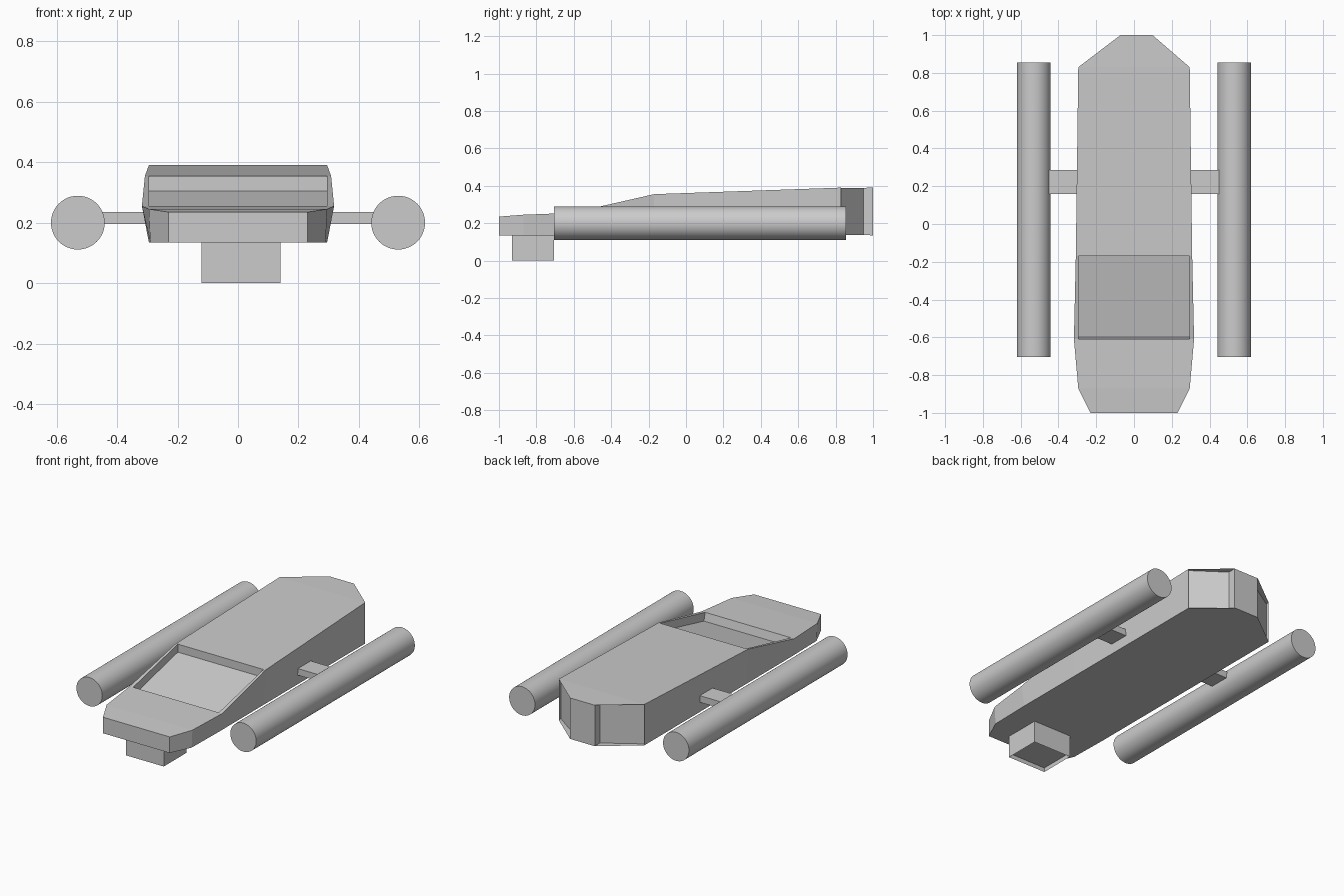
import bpy, bmesh, math

cube = bpy.data.objects.get("Cube")
if cube:
    bpy.data.objects.remove(cube, do_unlink=True)

# single grey material
grey = bpy.data.materials.new("hull_grey")
grey.use_nodes = True
colour = (0.6, 0.6, 0.6, 1)
grey.diffuse_color = colour
grey.node_tree.nodes["Principled BSDF"].inputs["Base Color"].default_value = colour


def add_object(name, bm):
    mesh = bpy.data.meshes.new(name)
    bm.to_mesh(mesh)
    bm.free()
    mesh.materials.append(grey)
    obj = bpy.data.objects.new(name, mesh)
    bpy.context.collection.objects.link(obj)
    return obj


def block(name, low, high):
    bm = bmesh.new()
    bmesh.ops.create_cube(bm, size=1)
    for v in bm.verts:
        for i in range(3):
            v.co[i] = high[i] if v.co[i] > 0 else low[i]
    return bm


# hull: stations of y, top half width, top height, bottom half width
BOTTOM = 0.135
stations = [(-1, 0.23, 0.235, 0.23), (-0.87, 0.295, 0.245, 0.29),
            (-0.61, 0.318, 0.255, 0.295), (-0.17, 0.308, 0.355, 0.295),
            (0.83, 0.295, 0.39, 0.295), (1.0, 0.085, 0.39, 0.085)]
OFFSET = 0.013    # the tail is slightly off centre
SCREEN = 2        # segment holding the windscreen
TAIL = len(stations) - 2

bm = bmesh.new()
rings = []
for i, (y, top_w, top_z, low_w) in enumerate(stations):
    dx = OFFSET if i > TAIL else 0
    corners = [(-low_w + dx, y, BOTTOM), (low_w + dx, y, BOTTOM),
               (top_w + dx, y, top_z), (-top_w + dx, y, top_z)]
    rings.append([bm.verts.new(c) for c in corners])
bm.faces.new(rings[0])
bm.faces.new(rings[-1][::-1])
for i, (a, b) in enumerate(zip(rings, rings[1:])):
    bm.faces.new((a[1], a[0], b[0], b[1]))
    if i != SCREEN:
        bm.faces.new((a[3], a[2], b[2], b[3]))
    if i != TAIL:
        bm.faces.new((a[2], a[1], b[1], b[2]))
        bm.faces.new((a[0], a[3], b[3], b[0]))

# sunken windscreen with narrow side rims
front, back = rings[SCREEN], rings[SCREEN + 1]
INNER, DEPTH = 0.295, 0.05


def screen_verts(ring, drop, dy=0):
    y, z = ring[2].co.y, ring[2].co.z
    return [bm.verts.new((s * INNER, y + dy, z - drop)) for s in (-1, 1)]


fu, bu = screen_verts(front, 0), screen_verts(back, 0)
fd, bd = screen_verts(front, DEPTH, 0.012), screen_verts(back, DEPTH)
for quad in ((front[3], fu[0], bu[0], back[3]), (fu[1], front[2], back[2], bu[1]),
             (fd[0], fd[1], bd[1], bd[0]), (fd[1], fd[0], fu[0], fu[1]),
             (bd[0], bd[1], bu[1], bu[0]), (fd[0], bd[0], bu[0], fu[0]),
             (bd[1], fd[1], fu[1], bu[1])):
    bm.faces.new(quad)

# recessed panels on the tail corners, between the roof and floor edges
a, b = rings[TAIL], rings[TAIL + 1]
for low, high in ((1, 2), (0, 3)):
    inner = []
    for ring, dy in ((a, -0.02), (b, -0.05)):
        inner.append([bm.verts.new((v.co.x, v.co.y + dy, v.co.z - lift))
                      for v, lift in ((ring[low], -0.001), (ring[high], 0.001))])
    (al, ah), (bl, bh) = inner
    panel = [al, bl, bh, ah]
    wall = [bl, b[low], b[high], bh]
    if low == 0:
        panel.reverse()
        wall.reverse()
    bm.faces.new(panel)
    bm.faces.new(wall)
add_object("hull", bm)

# under-nose box with a shallow open underside
bm = block("nose_box", (-0.12, -0.93, 0), (0.14, -0.705, BOTTOM))
base = min(bm.faces, key=lambda f: f.calc_center_median().z)
inset = bmesh.ops.inset_individual(bm, faces=[base], thickness=0.002)
for v in base.verts:
    v.co.z = 0.025
add_object("nose_box", bm)

# side pods and their struts
for side, s in (("left", 1), ("right", -1)):
    x_ends = sorted((s * 0.29, s * 0.455))
    bm = block("strut", (x_ends[0], 0.16, 0.195), (x_ends[1], 0.285, 0.236))
    add_object(side + "_strut", bm)
    bpy.ops.mesh.primitive_cylinder_add(vertices=48, radius=0.089, depth=1.56,
                                        location=(s * 0.53, 0.075, 0.2),
                                        rotation=(math.pi / 2, 0, 0))
    pod = bpy.context.object
    pod.name = side + "_pod"
    pod.data.materials.append(grey)
    bpy.ops.object.shade_smooth_by_angle(angle=math.radians(30))
